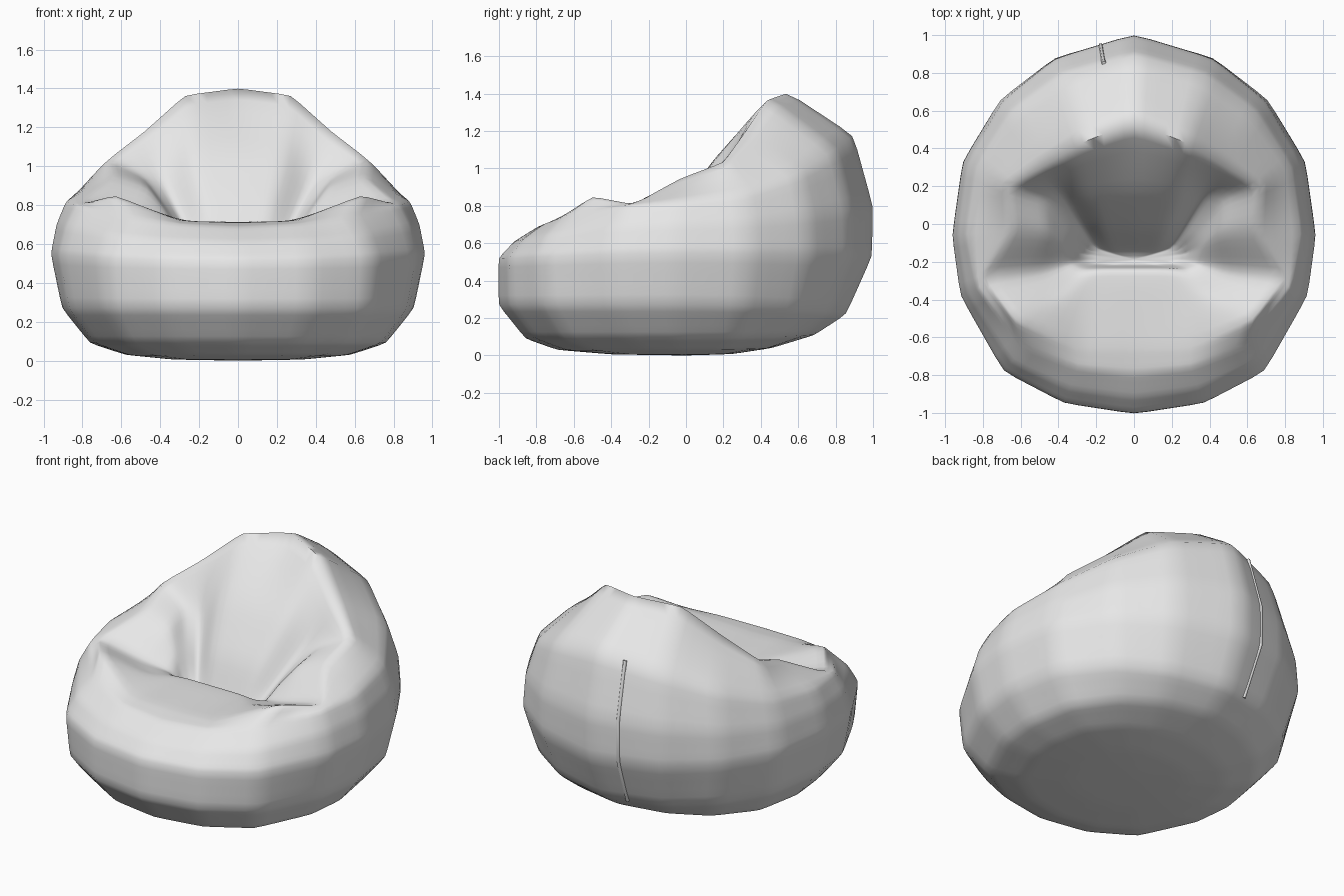
import bpy, bmesh
from mathutils import Vector

if "Cube" in bpy.data.objects:
    bpy.data.objects.remove(bpy.data.objects["Cube"])

fabric = bpy.data.materials.new("grey fabric")
fabric.diffuse_color = (0.8, 0.8, 0.8, 1)
fabric.use_nodes = True
fabric.node_tree.nodes["Principled BSDF"].inputs["Base Color"].default_value = fabric.diffuse_color

# Plan outline of the right half, back to front
outline = [(0, 1), (.42, .88), (.71, .66), (.91, .33), (.965, -.06),
           (.92, -.38), (.69, -.78), (.37, -.945), (0, -1)]
# Side wall profiles (scale of outline, height), bottom to rim
back = [(.25, .008), (.46, .04), (.69, .11), (.86, .22), (1, .53), (1.005, .80), (.90, 1.18)]
side = [(.35, .006), (.60, .03), (.79, .09), (.94, .27), (1, .55), (.97, .70), (.92, .82)]
front = [(.40, .006), (.69, .03), (.86, .09), (1.005, .27), (1.005, .52), (.92, .61), (.79, .69)]
# Crest of the backrest, arms and front cushion, then the hollow inside
crest = [(0, .54, 1.415), (.27, .43, 1.38), (.48, .30, 1.19), (.67, .20, 1.04), (.64, -.03, .95),
         (.80, -.28, .81), (.64, -.50, .855), (.30, -.66, .72), (0, -.66, .71)]
slope = [(0, .17, 1.08), (.24, .15, 1.05), (.37, .16, .90), (.48, .13, .94), (.46, -.05, .89),
         (.52, -.25, .74), (.40, -.38, .74), (.24, -.34, .715), (0, -.34, .715)]
lip = [(0, -.03, .80), (.17, -.03, .79), (.28, .0, .70), (.34, -.05, .75), (.36, -.12, .75),
       (.34, -.21, .69), (.28, -.24, .70), (.17, -.235, .71), (0, -.235, .71)]
floor = [(0, -.14, .55), (.12, -.14, .55), (.20, -.13, .55), (.24, -.14, .56), (.26, -.16, .56),
         (.25, -.19, .56), (.21, -.21, .55), (.12, -.22, .54), (0, -.22, .54)]


def wall_point(i, k):
    x, y = outline[i]
    w, end = y * y, (back if y > 0 else front)
    s = side[k][0] * (1 - w) + end[k][0] * w
    z = side[k][1] * (1 - w) + end[k][1] * w
    return (x * s, y * s, z)


def finish(obj, angle):
    obj.data.materials.append(fabric)
    bpy.ops.object.select_all(action='DESELECT')
    obj.select_set(True)
    bpy.context.view_layer.objects.active = obj
    bpy.ops.object.shade_smooth_by_angle(angle=angle)


def soften(bm, verts, factor):
    bmesh.ops.smooth_vert(bm, verts=verts, factor=factor, use_axis_x=True, use_axis_y=True, use_axis_z=True)


# Bean bag body: rings lofted from the base, over the crest, into the seat
rings = [[wall_point(i, k) for i in range(9)] for k in range(len(side))]
rings += [crest, slope, lip, floor]
bm = bmesh.new()
loops = []
for ring in rings:
    full = ring + [(-x, y, z) for x, y, z in ring[7:0:-1]]
    loops.append([bm.verts.new(p) for p in full])
for r, (a, b) in enumerate(zip(loops, loops[1:])):
    for i in range(16):
        j = (i + 1) % 16
        f = bm.faces.new((a[i], a[j], b[j], b[i]))
        f.material_index = int(r >= len(side))
for ring, p in ((loops[0], (0, 0, 0)), (loops[-1], (0, -.19, .51))):
    c = bm.verts.new(p)
    for i in range(16):
        f = bm.faces.new((ring[i], ring[(i + 1) % 16], c))
        f.material_index = int(ring is loops[-1])

# Round the panel edges slightly and the seat hollow more
bmesh.ops.subdivide_edges(bm, edges=list(bm.edges), cuts=4, use_grid_fill=True)
soften(bm, list(bm.verts), .5)
hollow = [v for v in bm.verts if all(f.material_index for f in v.link_faces)]
for _ in range(2):
    soften(bm, hollow, .5)
for f in bm.faces:
    f.material_index = 0
bmesh.ops.recalc_face_normals(bm, faces=bm.faces)
mesh = bpy.data.meshes.new("bean_bag_body")
bm.to_mesh(mesh)
bm.free()
body = bpy.data.objects.new("bean_bag_body", mesh)
bpy.context.collection.objects.link(body)
finish(body, 1.2)

# Back seam: a thin raised fold running up the left of the back
path = []
for k in range(3, 7):
    p = Vector(wall_point(0, k)).lerp(Vector(wall_point(1, k)), .42)
    path.append((-p.x, p.y - .005, p.z))
curve = bpy.data.curves.new("back_seam", 'CURVE')
curve.dimensions = '3D'
curve.bevel_depth = .012
curve.bevel_resolution = 1
curve.use_fill_caps = True
spline = curve.splines.new('POLY')
spline.points.add(len(path) - 1)
for pt, p in zip(spline.points, path):
    pt.co = (*p, 1)
seam = bpy.data.objects.new("back_seam", curve)
bpy.context.collection.objects.link(seam)
bpy.ops.object.select_all(action='DESELECT')
seam.select_set(True)
bpy.context.view_layer.objects.active = seam
bpy.ops.object.convert(target='MESH')
finish(bpy.context.object, 1.2)
